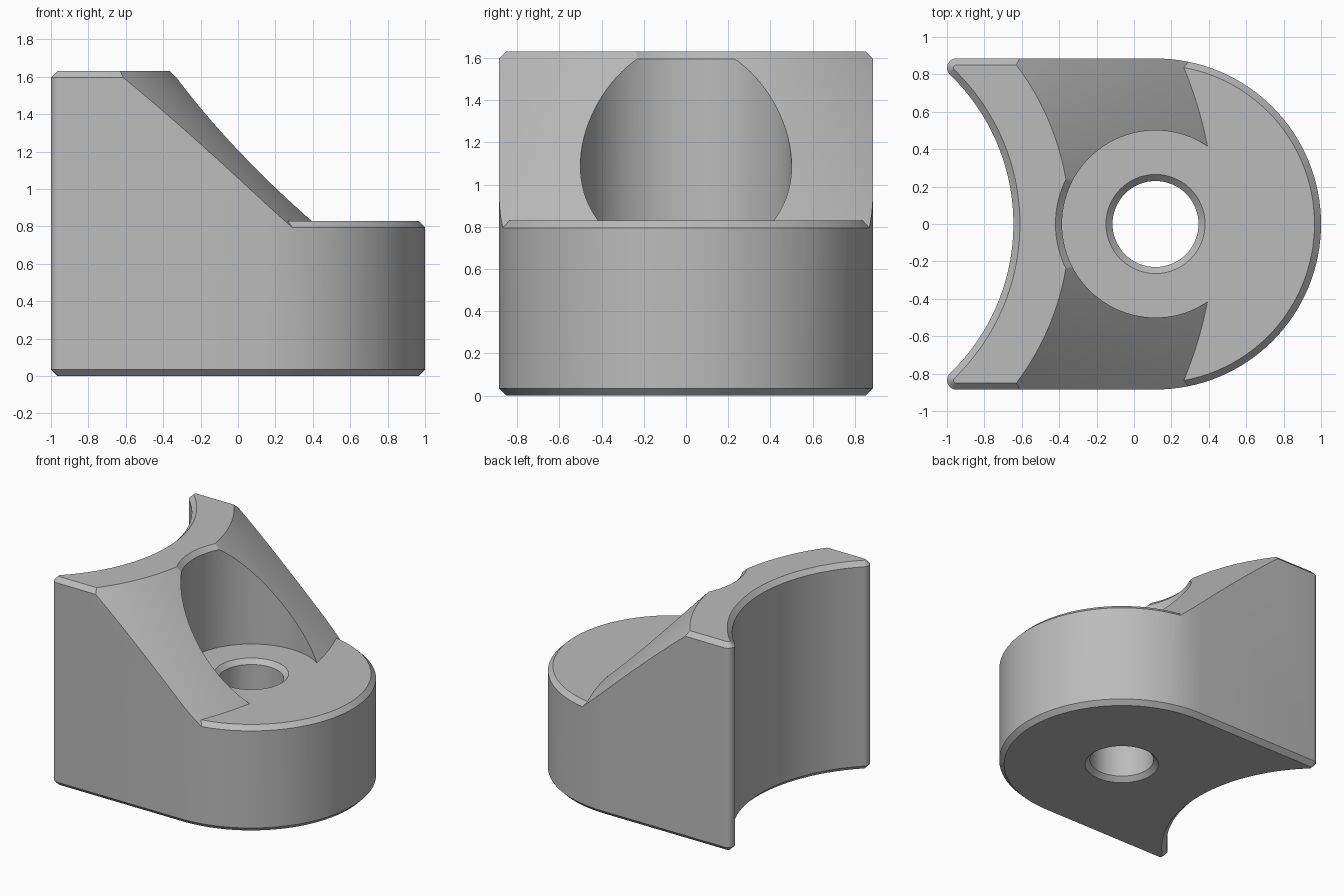
import bpy
import bmesh
from math import atan2, cos, hypot, pi, sin

cube = bpy.data.objects.get("Cube")
if cube:
    bpy.data.objects.remove(cube, do_unlink=True)

CHAMFER = 0.035
WIDTH = 0.885            # half width, also radius of the rounded end
HEIGHT, STEP = 1.63, 0.83
END_X = 0.115            # axis of the rounded end, pocket and hole
SADDLE_X = -1.754        # axis of the concave back and the conical slope
TIP = (-0.95, 0.835)     # centre of the small corner rounding
TIP_R = 0.05
TIP_ANGLE = atan2(TIP[1], TIP[0] - SADDLE_X)
SADDLE_R = hypot(TIP[0] - SADDLE_X, TIP[1]) - TIP_R


def arc(cx, cy, r, start, end, steps):
    angles = [start + (end - start) * i / steps for i in range(steps + 1)]
    return [(cx + r * cos(a), cy + r * sin(a)) for a in angles]


def outline(inset):
    """Closed plan outline, moved inward by the inset."""
    half = arc(END_X, 0, WIDTH - inset, 0, pi / 2, 32)
    half += arc(*TIP, TIP_R - inset, pi / 2, pi + TIP_ANGLE, 10)
    half += arc(SADDLE_X, 0, SADDLE_R + inset, TIP_ANGLE, 0, 24)[1:]
    return half + [(x, -y) for x, y in half[-2:0:-1]]


def loft(name, layers):
    """Solid through stacked rings, each given as (z, plan points)."""
    bm = bmesh.new()
    rings = [[bm.verts.new((x, y, z)) for x, y in pts] for z, pts in layers]
    n = len(rings[0])
    for low, high in zip(rings, rings[1:]):
        for i in range(n):
            j = (i + 1) % n
            bm.faces.new((low[i], low[j], high[j], high[i]))
    bm.faces.new(rings[0][::-1])
    bm.faces.new(rings[-1])
    bmesh.ops.recalc_face_normals(bm, faces=bm.faces)
    mesh = bpy.data.meshes.new(name)
    bm.to_mesh(mesh)
    bm.free()
    obj = bpy.data.objects.new(name, mesh)
    bpy.context.collection.objects.link(obj)
    return obj


def turned(name, cx, profile, steps):
    """Solid of revolution about a vertical axis, profile as (r, z)."""
    return loft(name, [(z, arc(cx, 0, r, 0, 2 * pi, steps)[:-1]) for r, z in profile])


def subtract(target, cutter):
    mod = target.modifiers.new("cut", "BOOLEAN")
    mod.operation = "DIFFERENCE"
    mod.solver = "EXACT"
    mod.object = cutter
    bpy.context.view_layer.objects.active = target
    bpy.ops.object.modifier_apply(modifier=mod.name)
    bpy.data.objects.remove(cutter, do_unlink=True)


# Full-height block with chamfered top and bottom rims
body = loft("saddle_block", [
    (0, outline(CHAMFER)), (CHAMFER, outline(0)),
    (HEIGHT - CHAMFER, outline(0)), (HEIGHT, outline(CHAMFER))])

# Conical slope, opened by the round pocket with its chamfered rim
slope = turned("slope", SADDLE_X, [(2.41, 0.6), (1.245, 1.8)], 256)
pocket = turned("pocket", END_X, [
    (0.5, 0.7), (0.5, HEIGHT - CHAMFER), (0.535, HEIGHT), (0.755, 1.85)], 96)
subtract(slope, pocket)

# Chamfered low step
step = turned("step", END_X, [(0.92, 0.76), (WIDTH - CHAMFER, STEP)], 128)

# Everything above the step and in front of the slope is removed
waste = loft("waste", [(z, [(-1.5, -1.2), (1.3, -1.2), (1.3, 1.2), (-1.5, 1.2)])
                       for z in (0.78, 1.75)])
subtract(waste, step)
subtract(waste, slope)
subtract(body, waste)

# Through hole, chamfered at both ends
hole = turned("hole", END_X, [
    (0.3, -CHAMFER), (0.23, CHAMFER), (0.23, STEP - CHAMFER), (0.3, STEP + CHAMFER)], 64)
subtract(body, hole)

# Plain grey finish
grey = bpy.data.materials.new("plain_grey")
grey.use_nodes = True
colour = (0.5, 0.5, 0.5, 1)
grey.diffuse_color = colour
grey.node_tree.nodes["Principled BSDF"].inputs["Base Color"].default_value = colour
body.data.materials.clear()
body.data.materials.append(grey)
for face in body.data.polygons:
    face.material_index = 0

bpy.ops.object.select_all(action="DESELECT")
body.select_set(True)
bpy.context.view_layer.objects.active = body
bpy.ops.object.shade_smooth_by_angle(angle=pi / 6)
